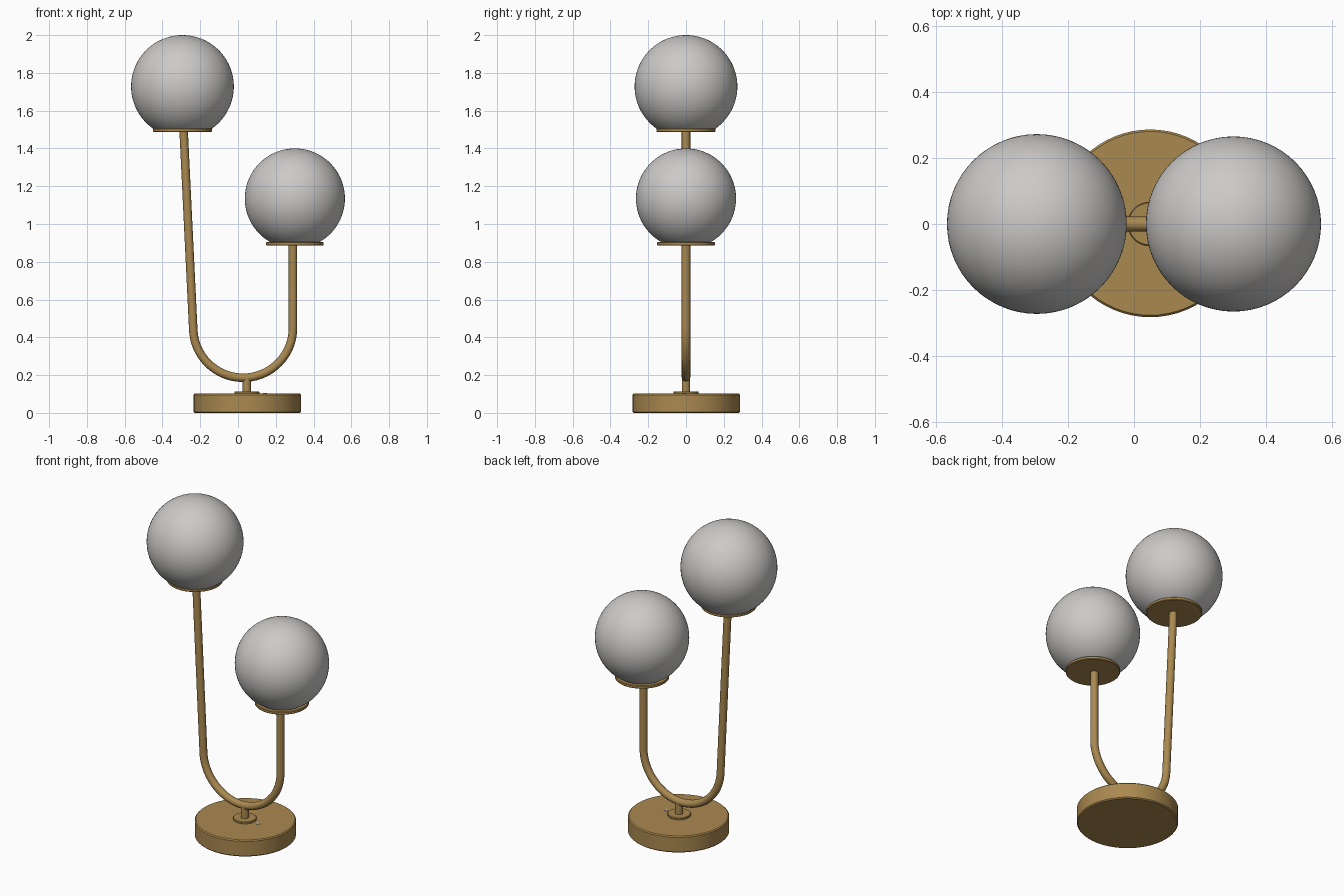
import bpy, bmesh, math
from mathutils import Vector, Matrix

if "Cube" in bpy.data.objects:
    bpy.data.objects.remove(bpy.data.objects["Cube"])


def material(name, rgb):
    m = bpy.data.materials.new(name)
    m.diffuse_color = (*rgb, 1.0)
    m.use_nodes = True
    m.node_tree.nodes["Principled BSDF"].inputs["Base Color"].default_value = m.diffuse_color
    return m


BRASS = material("brushed_brass", (0.40, 0.25, 0.08))
GLASS = material("frosted_glass", (0.60, 0.59, 0.58))


def finish(obj, mat, angle=35):
    obj.data.materials.clear()
    obj.data.materials.append(mat)
    bpy.ops.object.select_all(action='DESELECT')
    obj.select_set(True)
    bpy.context.view_layer.objects.active = obj
    bpy.ops.object.shade_smooth_by_angle(angle=math.radians(angle))
    return obj


def lathe(name, profile, location, mat, steps=64):
    """Spin a (radius, height) profile, starting and ending on the axis."""
    bm = bmesh.new()
    verts = [bm.verts.new((r, 0, z)) for r, z in profile]
    edges = [bm.edges.new(pair) for pair in zip(verts, verts[1:])]
    bmesh.ops.spin(bm, geom=verts + edges, cent=(0, 0, 0), axis=(0, 0, 1),
                   angle=math.tau, steps=steps)
    bmesh.ops.remove_doubles(bm, verts=bm.verts, dist=1e-5)
    bmesh.ops.recalc_face_normals(bm, faces=bm.faces)
    mesh = bpy.data.meshes.new(name)
    bm.to_mesh(mesh)
    bm.free()
    obj = bpy.data.objects.new(name, mesh)
    obj.location = location
    bpy.context.collection.objects.link(obj)
    return finish(obj, mat)


def disc(name, radius, height, location, mat, b=0.004):
    """Cylinder standing on its location, with softened edges."""
    return lathe(name, [(0, 0), (radius - b, 0), (radius, b),
                        (radius, height - b), (radius - b, height), (0, height)],
                 location, mat)


def tube(name, points, radius, mat):
    curve = bpy.data.curves.new(name, 'CURVE')
    curve.dimensions = '3D'
    curve.bevel_depth = radius
    curve.bevel_resolution = 6
    curve.use_fill_caps = True
    spline = curve.splines.new('POLY')
    spline.points.add(len(points) - 1)
    for p, co in zip(spline.points, points):
        p.co = (*co, 1)
    obj = bpy.data.objects.new(name, curve)
    bpy.context.collection.objects.link(obj)
    bpy.ops.object.select_all(action='DESELECT')
    obj.select_set(True)
    bpy.context.view_layer.objects.active = obj
    bpy.ops.object.convert(target='MESH')
    return finish(bpy.context.view_layer.objects.active, mat)


# Round base, collar, short stem and small touch button
BASE_X = 0.047
disc("base", 0.284, 0.102, (BASE_X + 0.002, 0.002, 0), BRASS, 0.006)
disc("base_collar", 0.066, 0.014, (BASE_X, 0, 0.1), BRASS, 0.003)
disc("stem", 0.022, 0.08, (BASE_X, 0, 0.108), BRASS, 0.002)
disc("touch_button", 0.011, 0.004, (0.143, -0.01, 0.101), GLASS, 0.001)

# U-shaped arm: straight right side, round bottom, slightly leaning left side
cx, cz, r = 0.027, 0.45, 0.264
path = [(0.291, 0, 0.895)]
for i in range(41):
    a = math.radians(-177.3 * i / 40)
    path.append((cx + r * math.cos(a), 0, cz + r * math.sin(a)))
path.append((-0.288, 0, 1.498))
tube("arm", path, 0.0225, BRASS)

# Globes cut flat at the bottom, each sitting on a brass plate
for side, x, top, radius, plate_z in (("left", -0.294, 2.0, 0.272, 1.488),
                                      ("right", 0.301, 1.4, 0.265, 0.886)):
    centre = top - radius
    cut = plate_z + 0.012
    start = math.asin((cut - centre) / radius)
    profile = [(0, cut - centre)]
    for i in range(37):
        a = start + (math.pi / 2 - start) * i / 36
        profile.append((radius * math.cos(a) if i < 36 else 0, radius * math.sin(a)))
    lathe(side + "_globe", profile, (x, 0, centre), GLASS)
    disc(side + "_globe_plate", radius * 0.575, 0.018, (x, 0, plate_z), BRASS, 0.003)
